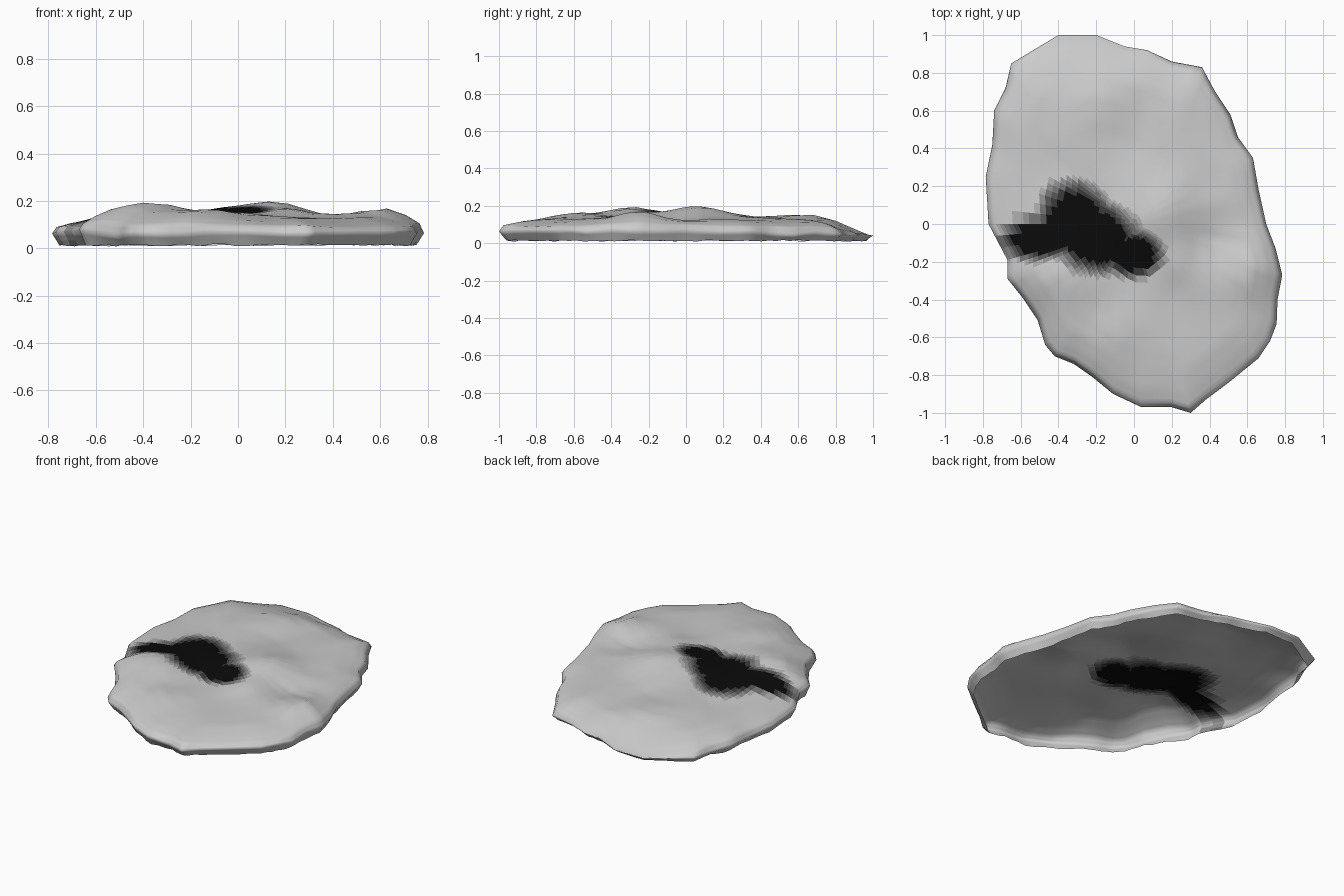
import bpy, bmesh, math
from mathutils import Vector, noise

if "Cube" in bpy.data.objects:
    bpy.data.objects.remove(bpy.data.objects["Cube"])

# Outline of the slab seen from above, clockwise from the back
outline = [(-.40, 1), (-.20, 1), (-.05, .94), (.07, .92), (.20, .86), (.36, .83), (.43, .70),
           (.51, .58), (.55, .46), (.63, .35), (.66, .18), (.70, 0), (.75, -.13), (.785, -.27),
           (.76, -.40), (.755, -.53), (.72, -.62), (.66, -.71), (.50, -.84), (.38, -.93),
           (.30, -1), (.20, -.97), (.04, -.97), (-.11, -.90), (-.22, -.81), (-.32, -.74),
           (-.42, -.70), (-.47, -.64), (-.51, -.51), (-.59, -.39), (-.67, -.29), (-.67, -.19),
           (-.77, 0), (-.785, .25), (-.75, .42), (-.74, .60), (-.68, .72), (-.65, .85)]

# Mounds and hollows on the top: x, y, radius, height
mounds = [(-.38, -.30, .22, .055), (.09, .08, .22, .065), (.63, -.27, .13, .045),
          (-.15, -.57, .22, .03), (.25, -.2, .2, .025), (-.2, .6, .18, .03),
          (-.32, 0, .2, .025), (.42, -.1, .12, -.02)]


def top_height(x, y):
    z = .128 - .5 * max(0, y - .62) ** 2
    for mx, my, r, h in mounds:
        z += h * math.exp(-((x - mx) ** 2 + (y - my) ** 2) / r ** 2)
    return z + .014 * noise.noise(Vector((x * 5, y * 5, 1.7)))


def ring(bm, s, kind):
    verts = []
    for x, y in outline:
        x, y = x * s, y * s
        rough = noise.noise(Vector((x * 5, y * 5, 8)))
        if kind == 'foot':
            z = .013
        elif kind == 'rim':
            z = .065 - .025 * max(0, y) + .03 * rough
        else:
            fall = 1 - max(0, (s - .74) / .26) ** 2 * (.33 + .1 * max(0, y))
            z = max(top_height(x, y) * fall, .045)
        verts.append(bm.verts.new((x, y, z)))
    return verts


# Stone slab: hollow shell, open below, tucked-in foot, rounded rim, uneven top
bm = bmesh.new()
levels = [(.96, 'foot'), (1, 'rim'), (.975, 'top'), (.90, 'top'), (.8, 'top'), (.68, 'top'),
          (.56, 'top'), (.44, 'top'), (.32, 'top'), (.2, 'top'), (.09, 'top')]
rings = [ring(bm, s, k) for s, k in levels]
n = len(outline)
for a, b in zip(rings, rings[1:]):
    for i in range(n):
        j = (i + 1) % n
        bm.faces.new((a[j], a[i], b[i], b[j]))
c = bm.verts.new((0, 0, top_height(0, 0)))
for i in range(n):
    bm.faces.new((rings[-1][(i + 1) % n], rings[-1][i], c))
bmesh.ops.subdivide_edges(bm, edges=bm.edges[:], cuts=2, use_grid_fill=True)

# Ragged lower edge
for v in bm.verts:
    if v.is_boundary:
        v.co.z += .008 * noise.noise(v.co * 31)

mesh = bpy.data.meshes.new("stone_slab")
slab = bpy.data.objects.new("stone_slab", mesh)
bpy.context.collection.objects.link(slab)

# Scorched patch: shades from plain grey to black
shades = [.8, .6, .42, .28, .17, .09, .04, .003]
for k, v in enumerate(shades):
    m = bpy.data.materials.new("stone_shade_%d" % k)
    m.diffuse_color = (v, v, v, 1)
    m.use_nodes = True
    m.node_tree.nodes["Principled BSDF"].inputs["Base Color"].default_value = m.diffuse_color
    mesh.materials.append(m)
blobs = [(-.32, .02, .17, .18), (-.5, -.08, .19, .1), (-.2, -.08, .2, .16), (0, -.16, .14, .11)]
for f in bm.faces:
    p = f.calc_center_median()
    d = min(math.hypot((p.x - x) / rx, (p.y - y) / ry) for x, y, rx, ry in blobs)
    d += .15 * noise.noise(p * 7)
    f.material_index = max(0, min(7, int((1.5 - d) / .1)))
    f.smooth = True
bm.to_mesh(mesh)
bm.free()
